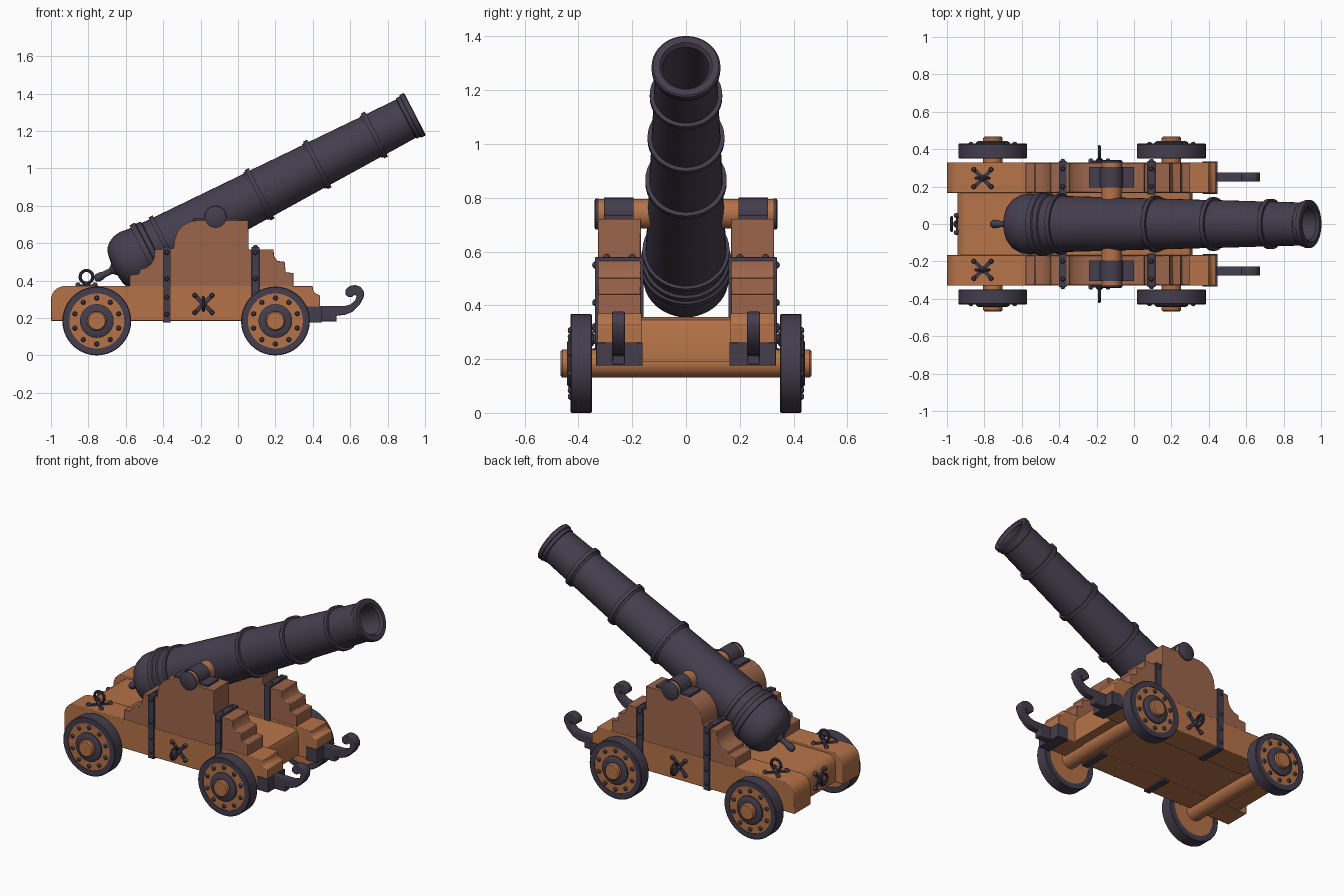
import bpy, bmesh
from math import radians, sin, cos, pi
from mathutils import Matrix, Vector

if "Cube" in bpy.data.objects:
    bpy.data.objects.remove(bpy.data.objects["Cube"])


def material(name, rgb):
    m = bpy.data.materials.new(name)
    m.diffuse_color = (*rgb, 1)
    m.use_nodes = True
    m.node_tree.nodes["Principled BSDF"].inputs["Base Color"].default_value = m.diffuse_color
    return m


WOOD = material("wood", (0.46, 0.17, 0.065))
DARK_WOOD = material("dark_wood", (0.33, 0.13, 0.07))
IRON = material("iron", (0.058, 0.048, 0.075))
T, R = Matrix.Translation, Matrix.Rotation


def finish(name, bm, mat, bevel=0):
    bmesh.ops.remove_doubles(bm, verts=bm.verts, dist=1e-5)
    bmesh.ops.recalc_face_normals(bm, faces=bm.faces)
    me = bpy.data.meshes.new(name)
    bm.to_mesh(me)
    bm.free()
    me.materials.append(mat)
    ob = bpy.data.objects.new(name, me)
    bpy.context.collection.objects.link(ob)
    if bevel:
        b = ob.modifiers.new("bevel", 'BEVEL')
        b.width, b.segments, b.limit_method = bevel, 2, 'ANGLE'
    return ob


def lathe(name, profile, mats, mat, n=32, closed=False):
    """Revolve (radius, height) points round local z, once per matrix."""
    bm = bmesh.new()
    for m in mats:
        rings = [[bm.verts.new(m @ Vector((r * cos(2 * pi * i / n), r * sin(2 * pi * i / n), h)))
                  for i in range(n if r else 1)] for r, h in profile]
        pairs = list(zip(rings, rings[1:])) + ([(rings[-1], rings[0])] if closed else [])
        for a, b in pairs:
            for i in range(n):
                j = (i + 1) % n
                q = [a[i % len(a)], a[j % len(a)], b[j % len(b)], b[i % len(b)]]
                q = list(dict.fromkeys(q))
                if len(q) > 2:
                    bm.faces.new(q)
    return finish(name, bm, mat)


def prism(name, pts, y0, y1, mat, bevel=0):
    """Extrude an xz outline from y0 to y1."""
    bm = bmesh.new()
    f = bm.faces.new([bm.verts.new((x, y0, z)) for x, z in pts])
    g = bmesh.ops.extrude_face_region(bm, geom=[f])["geom"]
    bmesh.ops.translate(bm, vec=(0, y1 - y0, 0), verts=[v for v in g if isinstance(v, bmesh.types.BMVert)])
    return finish(name, bm, mat, bevel)


def boxes(name, sizes, mats, mat, bevel=0):
    bm = bmesh.new()
    for s, m in zip(sizes, mats):
        bmesh.ops.create_cube(bm, size=1, matrix=m @ Matrix.Diagonal((*s, 1)))
    return finish(name, bm, mat, bevel)


def torus_profile(major, minor, n=10):
    return [(major + minor * cos(2 * pi * i / n), minor * sin(2 * pi * i / n)) for i in range(n)]


def outward(s):
    """Local z turned to face sideways along y."""
    return R(radians(-90 * s), 4, 'X')


BOLT = [(0.013, -0.01), (0.013, 0.004), (0.008, 0.011), (0, 0.013)]


def ring_bolt(name, m, flat=False):
    """Crossed plate with four bolts, an eye and a ring."""
    arms = [m @ R(radians(a), 4, 'Z') for a in (45, -45)]
    boxes(name + "_cross", [(0.13, 0.02, 0.014)] * 2, arms, IRON, 0.003)
    lathe(name + "_bolts", BOLT, [m @ T((x, y, 0.006)) for x in (-.046, .046) for y in (-.046, .046)], IRON, 12)
    lathe(name + "_eye", [(0.018, 0), (0.018, 0.012), (0.01, 0.02), (0, 0.022)], [m], IRON, 16)
    ring = T((0, 0, 0.03)) if flat else T((0, 0, 0.048)) @ R(radians(90), 4, 'X')
    lathe(name + "_ring", torus_profile(0.034, 0.0085), [m @ ring], IRON, 24, True)


# barrel: breech dome, base rings, reinforcing bands, muzzle lip and bore
barrel = [(0, -.728), (.014, -.725), (.023, -.71), (.022, -.69), (.017, -.67), (.017, -.63), (.035, -.61),
          (.085, -.603), (.115, -.592), (.14, -.568), (.158, -.53), (.163, -.49), (.158, -.455), (.156, -.43),
          (.171, -.43), (.171, -.40), (.163, -.395), (.163, -.37), (.153, -.365), (.151, -.32),
          (.162, -.32), (.162, -.295), (.15, -.295)]


def body(s):
    return 0.15 - 0.036 * (s + .3) / 1.5


for s in (.265, .613, .956):
    r = body(s)
    barrel += [(r, s - .024), (r + .006, s - .024), (r + .006, s - .012), (r + .015, s - .012),
               (r + .015, s + .012), (r, s + .012)]
barrel += [(.115, 1.145), (.121, 1.15), (.121, 1.17), (.128, 1.172), (.128, 1.195), (.122, 1.2),
           (.098, 1.2), (.086, 1.185), (.083, .7), (0, .7)]
pivot = Vector((-.12, 0, .74))
lathe("barrel", barrel, [T(pivot) @ R(radians(62.7), 4, 'Y')], IRON, 40)

# trunnion through both cheeks
lathe("trunnion", [(0, -.332), (.055, -.332), (.055, .332), (0, .332)], [T(pivot) @ outward(1)], WOOD)
lathe("trunnion_caps", [(0, .325), (.058, .325), (.058, .336), (.05, .341), (0, .341)],
      [T(pivot) @ outward(s) for s in (1, -1)], IRON)

# carriage bed between the side beams
prism("bed", [(-.945, .19), (-.945, .31), (-.93, .34), (-.9, .357), (.27, .357), (.3, .345), (.312, .315),
              (.312, .19)], -.17, .17, WOOD)

beam = [(-1, .185), (-1, .305), (-.99, .335), (-.97, .357), (-.94, .37), (.4, .37), (.403, .345), (.415, .33),
        (.438, .322), (.438, .185)]
cheek = [(-.58, .36), (-.58, .43), (-.53, .435), (-.525, .46), (-.49, .47), (-.465, .49), (-.45, .52), (-.445, .567),
         (-.345, .572), (-.34, .62), (-.325, .66), (-.295, .695), (-.255, .717), (-.22, .722), (.056, .722),
         (.056, .567), (.19, .567), (.193, .53), (.21, .505), (.25, .5), (.255, .445), (.297, .44), (.297, .36)]
cap = [(-.24, .715), (-.24, .735), (-.18, .735)] + \
      [(-.12 - .061 * cos(pi * i / 12), .74 + .061 * sin(pi * i / 12)) for i in range(13)] + \
      [(-.06, .735), (0, .735), (0, .715)]
hook = [(.44, .18), (.527, .18), (.527, .213), (.57, .216), (.61, .232), (.65, .27), (.672, .31), (.674, .34),
        (.655, .367), (.625, .377), (.595, .37), (.575, .35), (.574, .325), (.59, .312), (.61, .312), (.622, .325),
        (.634, .318), (.628, .295), (.6, .272), (.57, .264), (.44, .264)]

for s, side in ((-1, "front"), (1, "back")):
    prism(side + "_beam", beam, s * .165, s * .33, WOOD, .004)
    prism(side + "_cheek", cheek, s * .168, s * .327, DARK_WOOD, .003)
    prism(side + "_trunnion_strap", cap, s * .195, s * .305, IRON)
    prism(side + "_hook", hook, s * .227, s * .276, IRON, .005)
    boxes(side + "_hook_bracket", [(.08, .174, .087)], [T((.407, s * .248, .219))], IRON, .003)
    # iron straps wrapped round beam and cheek, with bolts
    xs = (-.381, .093)
    boxes(side + "_straps", [(.042, .18, .405)] * 2, [T((x, s * .248, .3775)) for x in xs], IRON, .003)
    lathe(side + "_strap_bolts", BOLT, [T((x, s * .336, z)) @ outward(s) for x in xs for z in (.22, .31, .41, .55)]
          + [T((x, s * y, .578)) for x in xs for y in (.2, .295)], IRON, 12)
    ring_bolt(side + "_side_ring", T((-.185, s * .332, .275)) @ outward(s) @ R(radians(90), 4, 'Z')
              @ R(radians(90), 4, 'Z') @ R(radians(90), 4, 'Z') @ Matrix.Identity(4))
    ring_bolt(side + "_top_ring", T((-.81, s * .245, .372)))
ring_bolt("rear_ring", T((-.945, 0, .275)) @ R(radians(-90), 4, 'Y'), True)

# axles and wheels
axles = [T((x, 0, .184)) for x in (-.755, .2)]
lathe("axles", [(0, -.467), (.045, -.467), (.052, -.46), (.052, .46), (.045, .467), (0, .467)],
      [a @ outward(1) for a in axles], WOOD)
for i, a in enumerate(axles):
    for s in (-1, 1):
        n = ("rear", "fore")[i] + ("_front", "_back")[s > 0] + "_wheel"
        m = a @ outward(s)
        lathe(n + "_rim", [(.147, .35), (.18, .35), (.184, .354), (.184, .426), (.18, .43), (.147, .43)],
              [m], IRON, 40, True)
        lathe(n + "_disc", [(0, .353), (.15, .353), (.15, .426), (0, .426)], [m], WOOD, 40)
        lathe(n + "_hub", [(.05, .42), (.09, .42), (.09, .436), (.078, .443), (.05, .443)], [m], IRON, 32, True)
        lathe(n + "_bolts", BOLT, [m @ R(2 * pi * k / 10, 4, 'Z') @ T((0, .123, .427)) for k in range(10)], IRON, 12)

# smooth round surfaces, keep edges sharp
for ob in bpy.data.objects:
    ob.select_set(True)
    bpy.context.view_layer.objects.active = ob
bpy.ops.object.shade_smooth_by_angle(angle=radians(35))
